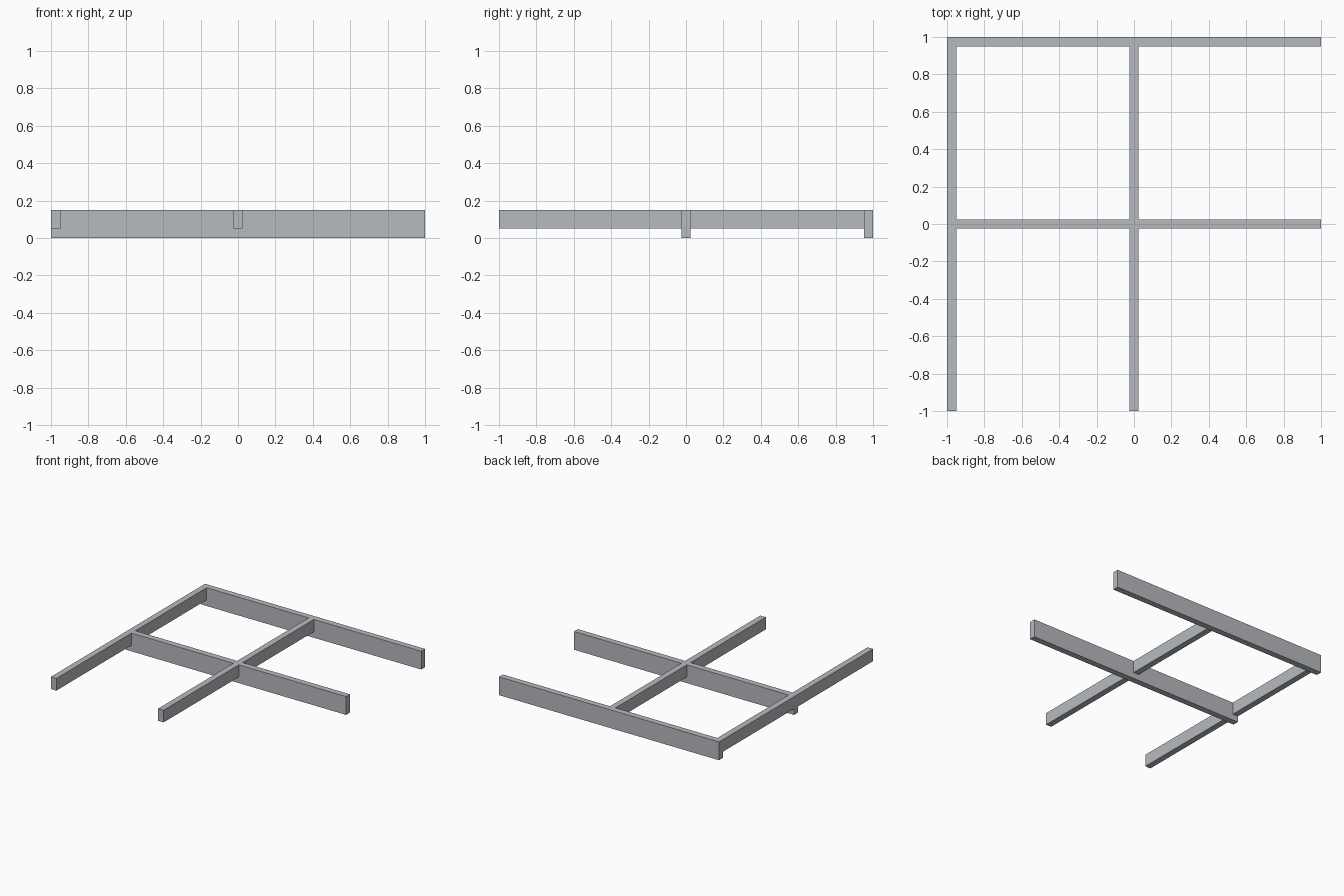
import bpy
import bmesh
from mathutils import Vector

if "Cube" in bpy.data.objects:
    bpy.data.objects.remove(bpy.data.objects["Cube"])

W = 0.05      # beam thickness
TOP = 0.15    # common top height

grey = bpy.data.materials.new("light grey")
grey.diffuse_color = (0.47, 0.49, 0.52, 1.0)
grey.use_nodes = True
grey.node_tree.nodes["Principled BSDF"].inputs["Base Color"].default_value = grey.diffuse_color


def beam(name, x0, x1, y0, y1, z0, z1):
    """Box beam spanning the given limits."""
    bm = bmesh.new()
    bmesh.ops.create_cube(bm, size=1.0)
    size = Vector((x1 - x0, y1 - y0, z1 - z0))
    centre = Vector((x0 + x1, y0 + y1, z0 + z1)) / 2
    bmesh.ops.scale(bm, vec=size, verts=bm.verts)
    mesh = bpy.data.meshes.new(name)
    bm.to_mesh(mesh)
    bm.free()
    mesh.materials.append(grey)
    obj = bpy.data.objects.new(name, mesh)
    obj.location = centre
    bpy.context.collection.objects.link(obj)
    return obj


# Deep main beams running left to right
for name, y in (("back_main_beam", 1 - W), ("middle_main_beam", -W / 2)):
    beam(name, -1, 1, y, y + W, 0, TOP)

# Shallower cross beams, butted against the main beams and flush on top
for side, x in (("left", -1), ("middle", -W / 2)):
    beam(side + "_cross_beam_front", x, x + W, -1, -W / 2, 0.05, TOP)
    beam(side + "_cross_beam_back", x, x + W, W / 2, 1 - W, 0.05, TOP)
